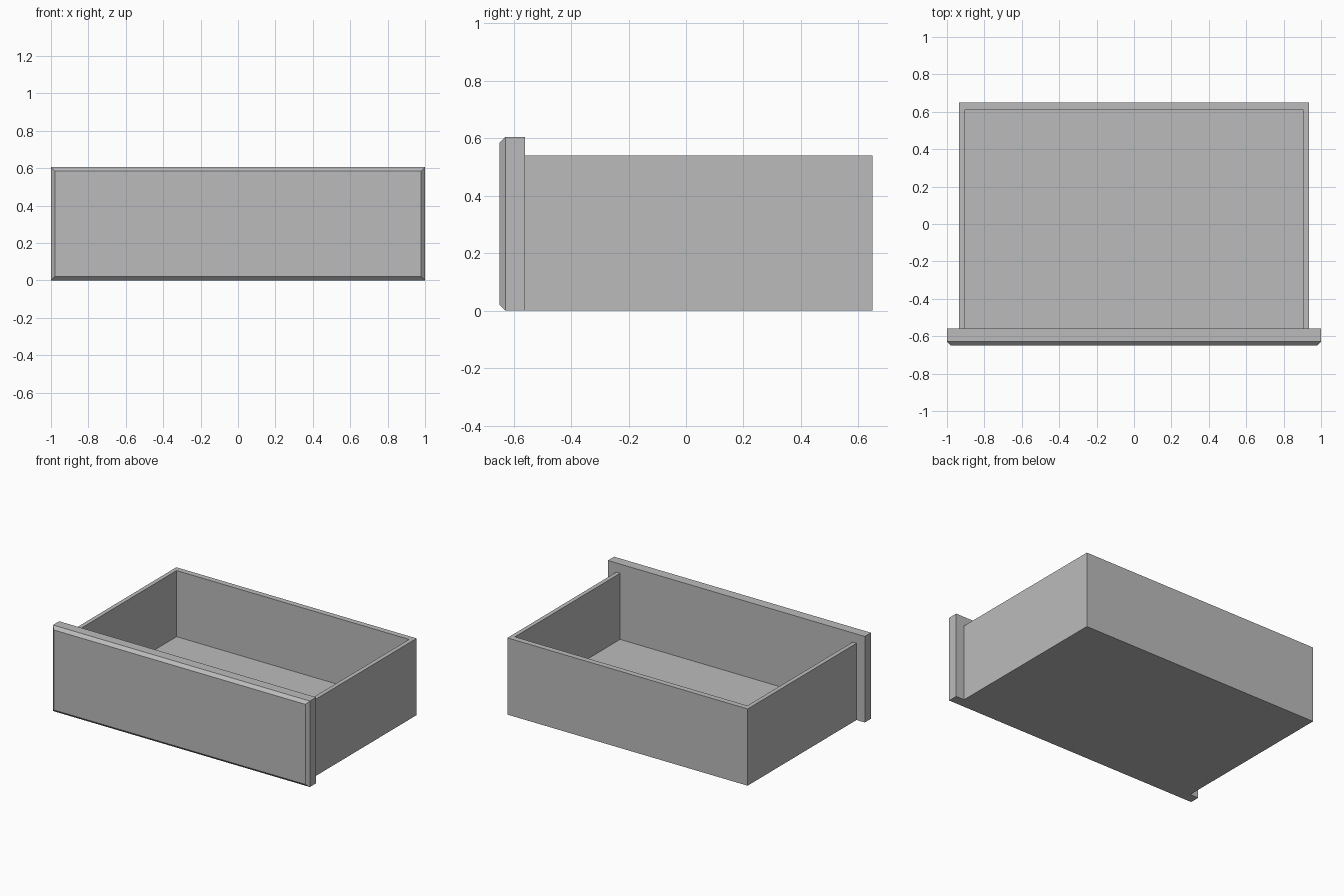
import bpy
import bmesh
from mathutils import Vector

if "Cube" in bpy.data.objects:
    bpy.data.objects.remove(bpy.data.objects["Cube"], do_unlink=True)

grey = bpy.data.materials.new("drawer grey")
grey.use_nodes = True
COLOUR = (0.5, 0.5, 0.5, 1)
grey.diffuse_color = COLOUR
grey.node_tree.nodes["Principled BSDF"].inputs["Base Color"].default_value = COLOUR


def finish(name, bm):
    mesh = bpy.data.meshes.new(name)
    bmesh.ops.recalc_face_normals(bm, faces=bm.faces)
    bm.to_mesh(mesh)
    bm.free()
    mesh.materials.append(grey)
    obj = bpy.data.objects.new(name, mesh)
    bpy.context.collection.objects.link(obj)


def box(low, high):
    low, high = Vector(low), Vector(high)
    bm = bmesh.new()
    bmesh.ops.create_cube(bm, size=1)
    bmesh.ops.scale(bm, vec=high - low, verts=bm.verts)
    bmesh.ops.translate(bm, vec=(low + high) / 2, verts=bm.verts)
    return bm


HALF, INNER = 0.935, 0.905
FRONT, BACK, INNER_BACK = -0.56, 0.65, 0.61
TOP, FLOOR = 0.54, 0.075

# Tray: an extruded U of side and back walls, closed by a floor slab
bm = bmesh.new()
outline = [(-HALF, FRONT), (-HALF, BACK), (HALF, BACK), (HALF, FRONT),
           (INNER, FRONT), (INNER, INNER_BACK), (-INNER, INNER_BACK), (-INNER, FRONT)]
base = bm.faces.new([bm.verts.new((x, y, 0)) for x, y in outline])
walls = bmesh.ops.extrude_face_region(bm, geom=[base])
bmesh.ops.translate(bm, vec=(0, 0, TOP),
                    verts=[v for v in walls["geom"] if isinstance(v, bmesh.types.BMVert)])
finish("tray_walls", bm)
finish("tray_floor", box((-INNER, FRONT, 0), (INNER, INNER_BACK, FLOOR)))

# Front panel with a chamfer around its face
bm = box((-1, -0.65, 0), (1, FRONT, 0.605))
edges = [e for e in bm.edges if all(v.co.y < -0.6 for v in e.verts)]
bmesh.ops.bevel(bm, geom=edges, offset=0.021, segments=1, affect='EDGES')
finish("front_panel", bm)
